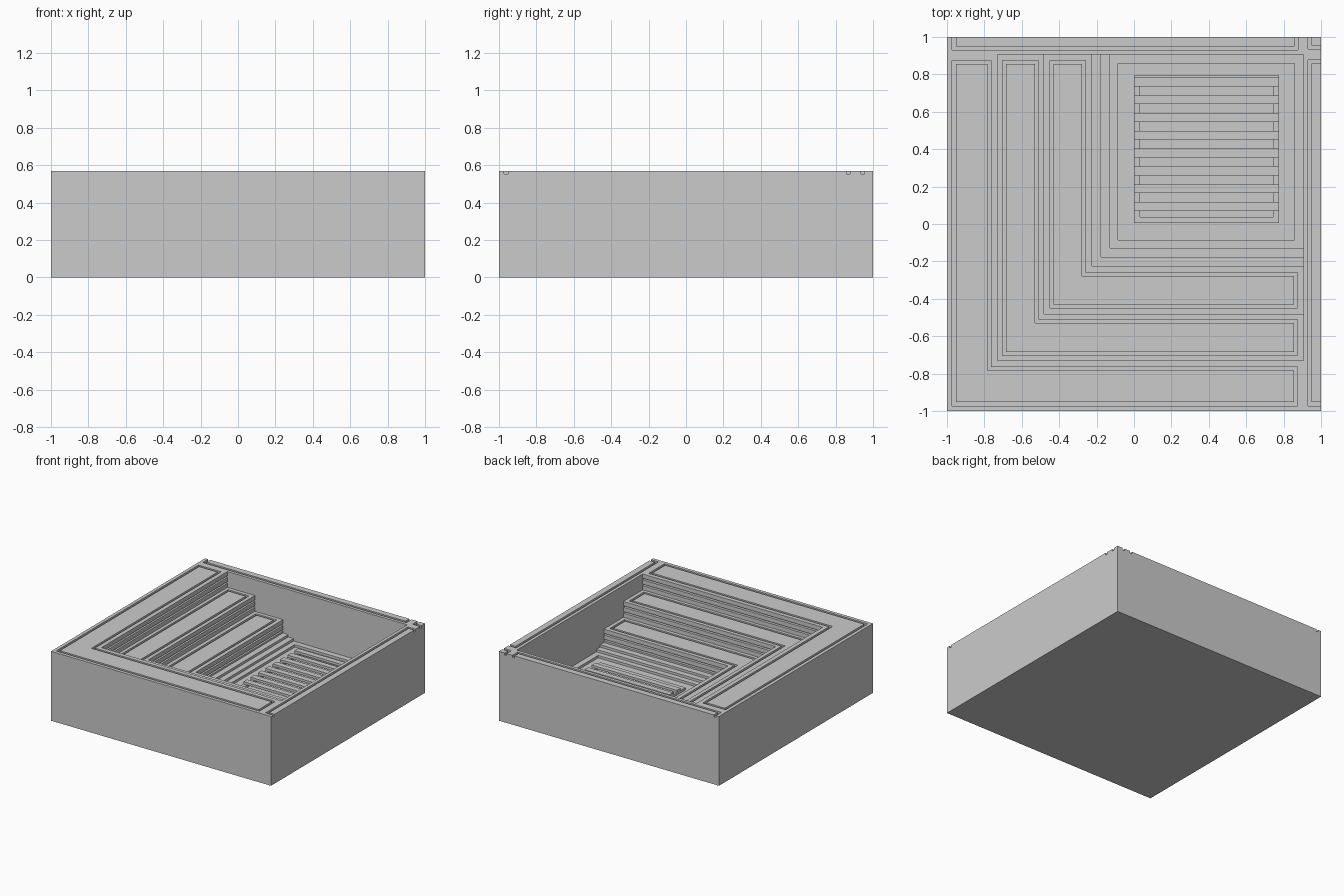
import bpy, bmesh

if "Cube" in bpy.data.objects:
    bpy.data.objects.remove(bpy.data.objects["Cube"])

TOP, WALL, RISE, GROOVE = 0.57, 0.905, 0.13, 0.018


def finish(name, bm):
    bmesh.ops.recalc_face_normals(bm, faces=bm.faces)
    me = bpy.data.meshes.new(name)
    bm.to_mesh(me)
    bm.free()
    ob = bpy.data.objects.new(name, me)
    bpy.context.collection.objects.link(ob)
    return ob


def strip(bm, outer, inner, z0, z1, closed=True):
    """Solid band between two matching outlines."""
    a = [bm.verts.new((x, y, z0)) for x, y in outer]
    b = [bm.verts.new((x, y, z0)) for x, y in inner]
    n = len(a)
    faces = []
    for i in range(n if closed else n - 1):
        j = (i + 1) % n
        faces.append(bm.faces.new((a[i], a[j], b[j], b[i])))
    ext = bmesh.ops.extrude_face_region(bm, geom=faces, use_keep_orig=True)
    vs = [g for g in ext["geom"] if isinstance(g, bmesh.types.BMVert)]
    bmesh.ops.translate(bm, verts=vs, vec=(0, 0, z1 - z0))


def box(bm, x0, x1, y0, y1, z0, z1):
    vs = bmesh.ops.create_cube(bm, size=1)["verts"]
    bmesh.ops.scale(bm, verts=vs, vec=(x1 - x0, y1 - y0, z1 - z0))
    bmesh.ops.translate(bm, verts=vs, vec=((x0 + x1) / 2, (y0 + y1) / 2, (z0 + z1) / 2))


def ell(lo, hi, end):
    """L outline for a tread, following the left and front sides."""
    return [(lo, lo), (end, lo), (end, hi), (hi, hi), (hi, end), (lo, end)]


def rect(x0, y0, x1, y1):
    return [(x0, y0), (x1, y0), (x1, y1), (x0, y1)]


def cut(ob, cutter):
    cutter.hide_render = True
    mod = ob.modifiers.new("cut", "BOOLEAN")
    mod.operation, mod.solver, mod.object = "DIFFERENCE", "EXACT", cutter
    bpy.context.view_layer.objects.active = ob
    bpy.ops.object.modifier_apply(modifier=mod.name)
    bpy.data.objects.remove(cutter)


# Solid block
bm = bmesh.new()
box(bm, -1, 1, -1, 1, 0, TOP)
block = finish("stepped_block", bm)

# Pit: stacked square rings (near edge, height, far edge) with ribbed risers
rings = [(-0.73, TOP + 0.1, WALL)]
for k, d in enumerate((-0.73, -0.48, -0.225)):
    z = TOP - k * RISE
    if k:
        rings.append((d, z, WALL))
    for drop in (0.035, 0.083):
        rings += [(d, z - drop, WALL), (d - 0.022, z - drop, WALL),
                  (d - 0.022, z - drop - 0.013, WALL), (d, z - drop - 0.013, WALL)]
    rings.append((d, z - (RISE if k < 2 else 0.17 + 0.03 - RISE / 2), WALL))
# Small ledges down to the sunken floor
rings[-1] = (-0.225, 0.20, WALL)
rings += [(-0.177, 0.20, WALL), (-0.177, 0.18, WALL), (-0.129, 0.18, WALL),
          (-0.129, 0.16, WALL), (-0.085, 0.16, 0.858), (-0.085, 0.14, 0.858)]
bm = bmesh.new()
loops = [[bm.verts.new((x, y, z)) for x, y in rect(d, d, f, f)] for d, z, f in rings]
for a, b in zip(loops, loops[1:]):
    for i in range(4):
        j = (i + 1) % 4
        bm.faces.new((a[i], a[j], b[j], b[i]))
bm.faces.new(loops[0])
bm.faces.new(loops[-1])
cut(block, finish("pit_cutter", bm))

# Inlaid grooves on the three treads
bm = bmesh.new()
for k, (lo, hi) in enumerate(((-0.972, -0.765), (-0.703, -0.511), (-0.45, -0.258))):
    z = TOP - k * RISE
    strip(bm, ell(lo, hi, 0.875), ell(lo + 0.019, hi - 0.019, 0.856), z - GROOVE, z + 0.03)
# Grooves on the two rim walls and the corner, open to the outside
z0, z1 = TOP - GROOVE, TOP + 0.03
side_o = [(1.05, -0.972), (0.931, -0.972), (0.931, 0.877), (1.05, 0.877)]
side_i = [(1.05, -0.953), (0.95, -0.953), (0.95, 0.858), (1.05, 0.858)]
corner_o = [(0.931, 1.05), (0.931, 0.936), (1.05, 0.936)]
corner_i = [(0.95, 1.05), (0.95, 0.955), (1.05, 0.955)]
strip(bm, side_o, side_i, z0, z1, False)
strip(bm, [(y, x) for x, y in side_o], [(y, x) for x, y in side_i], z0, z1, False)
strip(bm, corner_o, corner_i, z0, z1, False)
cut(block, finish("groove_cutter", bm))

# Drain grille: frame with slats lying across it
bm = bmesh.new()
strip(bm, rect(0, 0.005, 0.775, 0.795), rect(0.032, 0.037, 0.743, 0.763), 0.14, 0.16)
finish("grille_frame", bm)
bm = bmesh.new()
for i in range(8):
    y = 0.07 + i * 0.0952
    box(bm, 0, 0.775, y, y + 0.047, 0.16, 0.18)
finish("grille_slats", bm)
